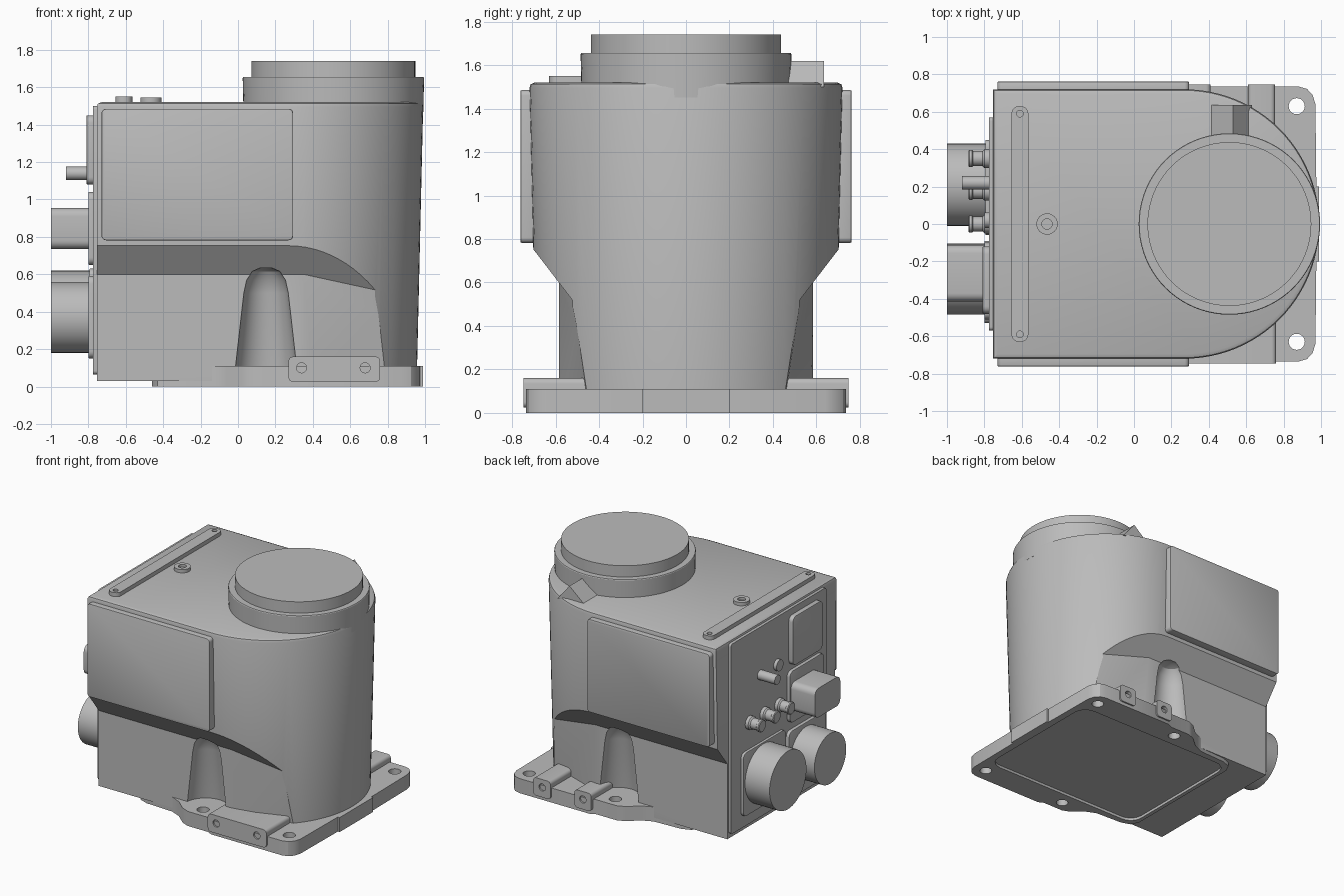
import bpy, bmesh
from math import sin, cos, pi

old = bpy.data.objects.get("Cube")
if old:
    bpy.data.objects.remove(old)

grey = bpy.data.materials.new("cast_grey")
grey.use_nodes = True
grey.diffuse_color = (0.5, 0.5, 0.5, 1)
grey.node_tree.nodes["Principled BSDF"].inputs["Base Color"].default_value = (0.5, 0.5, 0.5, 1)


def loft(name, rings):
    """Closed solid through rings of equal point count."""
    bm = bmesh.new()
    loops = [[bm.verts.new(p) for p in ring] for ring in rings]
    for a, b in zip(loops, loops[1:]):
        n = len(a)
        for i in range(n):
            j = (i + 1) % n
            bm.faces.new((a[i], a[j], b[j], b[i]))
    bm.faces.new(loops[0])
    bm.faces.new(loops[-1])
    bmesh.ops.recalc_face_normals(bm, faces=bm.faces)
    mesh = bpy.data.meshes.new(name)
    bm.to_mesh(mesh)
    bm.free()
    mesh.materials.append(grey)
    obj = bpy.data.objects.new(name, mesh)
    bpy.context.collection.objects.link(obj)
    return obj


def place(axis, u, v, w):
    return {"x": (w, u, v), "y": (u, w, v), "z": (u, v, w)}[axis]


def prism(name, pts, axis, lo, hi):
    return loft(name, [[place(axis, u, v, w) for u, v in pts] for w in (lo, hi)])


def rounded(u0, u1, v0, v1, r, n=5):
    pts = []
    corners = ((u1 - r, v1 - r), (u0 + r, v1 - r), (u0 + r, v0 + r), (u1 - r, v0 + r))
    for k, (cu, cv) in enumerate(corners):
        for i in range(n + 1):
            a = (k + i / n) * pi / 2
            pts.append((cu + r * cos(a), cv + r * sin(a)))
    return pts


def turned(name, axis, u, v, profile, n=48):
    """Stack of circles given as (radius, position along axis)."""
    turn = [2 * pi * i / n for i in range(n)]
    return loft(name, [[place(axis, u + r * cos(a), v + r * sin(a), w) for a in turn]
                       for r, w in profile])


def finish(obj, cutters=(), bevel=0):
    bpy.context.view_layer.objects.active = obj
    for o in bpy.context.selected_objects:
        o.select_set(False)
    obj.select_set(True)
    if bevel:
        mod = obj.modifiers.new("bevel", "BEVEL")
        mod.width, mod.segments, mod.limit_method = bevel, 2, "ANGLE"
        bpy.ops.object.modifier_apply(modifier=mod.name)
    for c in cutters:
        mod = obj.modifiers.new("cut", "BOOLEAN")
        mod.operation, mod.object, mod.solver = "DIFFERENCE", c, "EXACT"
        bpy.ops.object.modifier_apply(modifier=mod.name)
    for c in cutters:
        bpy.data.objects.remove(c)
    bpy.ops.object.shade_smooth_by_angle(angle=0.5)


# Main housing: box at the back, tapered half cylinder at the front
def outline(z, inset=0):
    r = 0.685 + 0.035 * z / 1.5 - inset
    arc = [pi * (i / 48 - 0.5) for i in range(49)]
    back = -0.755 + inset
    return [(back, -r, z)] + [(0.27 + r * cos(a), r * sin(a), z) for a in arc] + [(back, r, z)]


housing = loft("housing", [outline(0.03), outline(1.495), outline(1.512, 0.006), outline(1.52, 0.025)])


# Undercut below the side panels, narrowing towards the front
def undercut(x, s):
    t = max(0, x - 0.35)
    low, high = 0.585 - t * 0.36, 0.585 - t * 0.167
    knee = 0.6 + (high - 0.585) / 0.767
    pts = [(low, -0.05), (high, knee), (0.9, 1.01), (0.9, -0.05)]
    return [(x, s * y, z) for y, z in pts]


cutters = []
for s in (-1, 1):
    cutters.append(loft("undercut", [undercut(x, s) for x in (-1, 0.35, 0.75, 1.1)]))
    cutters.append(turned("bolt_recess", "z", 0.15, s * 0.6,
                          [(0.165, 0.1), (0.12, 0.5), (0.105, 0.57), (0.075, 0.615), (0.03, 0.635)]))
finish(housing, cutters)

# Mounting flange with bolt holes and a shallow underside pocket
half = [(0.99, 0.2), (0.975, 0.2), (0.97, 0.64), (0.955, 0.69), (0.925, 0.722), (0.88, 0.735),
        (0.29, 0.735), (0.25, 0.715), (0.08, 0.715), (0.02, 0.69), (-0.06, 0.62),
        (-0.14, 0.585), (-0.36, 0.575), (-0.43, 0.55), (-0.46, 0.49)]
flange = prism("flange", half + [(x, -y) for x, y in reversed(half)], "z", 0, 0.11)
holes = [turned("bolt_hole", "z", x, s * 0.63, [(0.043, -0.1), (0.043, 0.3)], 24)
         for x in (0.15, 0.87) for s in (-1, 1)]
pocket = prism("pocket", rounded(-0.43, 0.92, -0.53, 0.53, 0.1), "z", -0.1, 0.02)
finish(flange, holes + [pocket])

# Side lugs on the flange with threaded holes
for name, x0, x1, s in (("right_lug_bar", 0.27, 0.76, -1),
                        ("left_lug_back", 0.27, 0.41, 1), ("left_lug_front", 0.61, 0.755, 1)):
    lug = prism(name, rounded(x0, x1, 0.025, 0.16, 0.025), "y", *sorted((s * 0.46, s * 0.747)))
    cuts = [turned("lug_hole", "y", x, 0.1, [(0.027, s * 0.68), (0.027, s * 0.8)], 20)
            for x in (0.34, 0.68) if x0 < x < x1]
    finish(lug, cuts)

# Side cover panels
for name, s in (("right_panel", -1), ("left_panel", 1)):
    finish(prism(name, rounded(-0.73, 0.295, 0.782, 1.485, 0.025), "y",
                 *sorted((s * 0.68, s * 0.762))), bevel=0.006)

# Top collar and output disc
finish(turned("top_collar", "z", 0.51, 0, [(0.48, 1.45), (0.485, 1.65), (0.482, 1.655)], 80))
finish(turned("output_disc", "z", 0.51, 0, [(0.438, 1.6), (0.438, 1.74)], 80))
finish(prism("collar_wedge", [(0.39, 1.5), (0.53, 1.62), (0.63, 1.5)], "y", 0.4, 0.635))

# Top strip with end screws, and the vent plug
strip = prism("top_strip", rounded(-0.655, -0.565, -0.63, 0.63, 0.04), "z", 1.5, 1.55)
finish(strip, [turned("screw_hole", "z", -0.61, s * 0.59, [(0.018, 1.53), (0.018, 1.6)], 20)
               for s in (-1, 1)])
finish(turned("vent_plug", "z", -0.465, 0, [(0.057, 1.5), (0.057, 1.545)], 32),
       [turned("vent_hole", "z", -0.465, 0, [(0.028, 1.525), (0.028, 1.6)], 24)])

# Rear connector plate and the smaller plates on it
finish(prism("rear_plate", rounded(-0.57, 0.57, 0.065, 1.5, 0.02), "x", -0.775, -0.7))
for name, y0, y1, z0, z1, x in (("left_socket_plate", -0.06, 0.45, 0.15, 0.63, -0.795),
                                ("right_socket_plate", -0.53, -0.09, 0.15, 0.59, -0.8),
                                ("plug_plate", -0.51, -0.1, 0.65, 1.04, -0.8),
                                ("blank_plate", -0.48, -0.12, 1.08, 1.45, -0.81)):
    finish(prism(name, rounded(y0, y1, z0, z1, 0.04), "x", x, -0.76), bevel=0.005)

# Rear connectors
finish(turned("left_socket", "x", 0.21, 0.4, [(0.22, -1), (0.22, -0.77)]))
finish(turned("right_socket", "x", -0.295, 0.37, [(0.19, -1), (0.19, -0.77)]))
finish(prism("rear_plug", rounded(-0.415, -0.112, 0.735, 0.955, 0.045), "x", -1, -0.77))
for i, y in enumerate((0.35, 0.175, 0)):
    finish(turned(f"small_port_{i + 1}", "x", y, 0.83,
                  [(0.04, -0.885), (0.046, -0.88), (0.046, -0.865), (0.04, -0.86),
                   (0.04, -0.81), (0.05, -0.8), (0.05, -0.77)], 24))
finish(turned("rear_peg", "x", 0.22, 1.14, [(0.036, -0.92), (0.036, -0.77)], 24))
finish(turned("rear_button", "x", 0.02, 1.14, [(0.042, -0.8), (0.042, -0.77)], 24))
